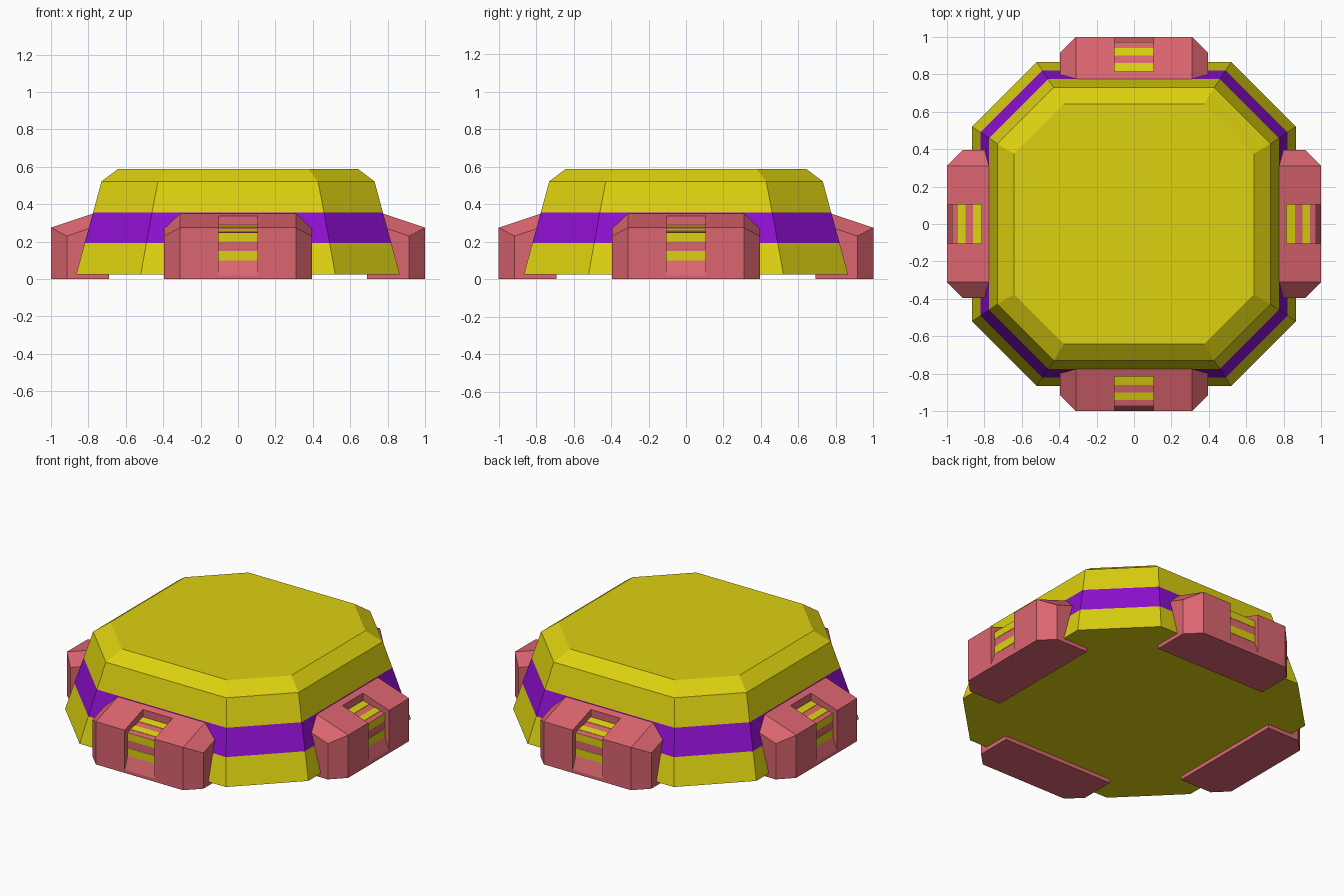
import bpy, bmesh, math
from mathutils import Matrix

if "Cube" in bpy.data.objects:
    bpy.data.objects.remove(bpy.data.objects["Cube"])


def material(name, rgb):
    m = bpy.data.materials.new(name)
    m.diffuse_color = (*rgb, 1)
    m.use_nodes = True
    m.node_tree.nodes["Principled BSDF"].inputs["Base Color"].default_value = m.diffuse_color
    return m


yellow = material("yellow", (0.72, 0.64, 0.005))
purple = material("purple", (0.27, 0.005, 0.63))
pink = material("pink", (0.71, 0.13, 0.16))


def add_object(name, bm, *mats):
    bmesh.ops.recalc_face_normals(bm, faces=bm.faces)
    me = bpy.data.meshes.new(name)
    bm.to_mesh(me)
    bm.free()
    for m in mats:
        me.materials.append(m)
    ob = bpy.data.objects.new(name, me)
    bpy.context.collection.objects.link(ob)
    return ob


def add_prism(bm, profile, half_x):
    """Extrude a (y, z) profile along x."""
    a = [bm.verts.new((-half_x, y, z)) for y, z in profile]
    b = [bm.verts.new((half_x, y, z)) for y, z in profile]
    n = len(profile)
    bm.faces.new(a)
    bm.faces.new(b[::-1])
    for i in range(n):
        j = (i + 1) % n
        bm.faces.new((a[i], b[i], b[j], a[j]))


# Octagonal body: rings of (z, half width, corner offset), second band purple
rings = [(0.025, 0.865, 0.52), (0.192, 0.82, 0.49), (0.355, 0.775, 0.46),
         (0.522, 0.73, 0.428), (0.588, 0.642, 0.376)]
bm = bmesh.new()
loops = []
for z, w, c in rings:
    pts = [(w, -c), (w, c), (c, w), (-c, w), (-w, c), (-w, -c), (-c, -w), (c, -w)]
    loops.append([bm.verts.new((x, y, z)) for x, y in pts])
for k in range(len(rings) - 1):
    lo, hi = loops[k], loops[k + 1]
    for i in range(8):
        j = (i + 1) % 8
        f = bm.faces.new((lo[i], lo[j], hi[j], hi[i]))
        f.material_index = 1 if k == 1 else 0
bm.faces.new(loops[0][::-1])
bm.faces.new(loops[-1])
add_object("octagonal_body", bm, yellow, purple)

# Foot block: chamfered hull, outer face at y = -1, sloping roof
bm = bmesh.new()
for s in (-1, 1):
    for x, y, z in [(0.31, -1, 0), (0.395, -0.915, 0), (0.395, -0.69, 0),
                    (0.31, -1, 0.275), (0.395, -0.915, 0.23),
                    (0.31, -0.775, 0.35), (0.395, -0.775, 0.277),
                    (0.395, -0.69, 0.277), (0.31, -0.69, 0.35)]:
        bm.verts.new((s * x, y, z))
bmesh.ops.convex_hull(bm, input=bm.verts)
bmesh.ops.dissolve_limit(bm, angle_limit=math.radians(1),
                         verts=bm.verts, edges=bm.edges)
foot = add_object("foot", bm, pink)

# Recess cut through the front and roof of the foot
bm = bmesh.new()
add_prism(bm, [(-1.03, -0.06), (-0.97, 0.1), (-0.97, 0.248),
               (-0.815, 0.288), (-0.815, 0.5), (-1.03, 0.5)], 0.105)
cutter = add_object("recess_cutter", bm, pink)
cutter.hide_render = True
mod = foot.modifiers.new("recess", "BOOLEAN")
mod.operation = "DIFFERENCE"
mod.solver = "EXACT"
mod.object = cutter
bpy.context.view_layer.update()
dg = bpy.context.evaluated_depsgraph_get()
foot_mesh = bpy.data.meshes.new_from_object(foot.evaluated_get(dg))
bpy.data.objects.remove(foot)
bpy.data.objects.remove(cutter)

# Yellow stripes lying on the recess floor
bm = bmesh.new()
for z0, z1 in [(0.1, 0.15), (0.2, 0.247)]:
    add_prism(bm, [(-0.972, z0), (-0.972, z1), (-0.96, z1), (-0.96, z0)], 0.1045)
for y0, y1 in [(-0.94, -0.9), (-0.86, -0.816)]:
    z0, z1 = (0.25 + (y + 0.97) * 0.258 for y in (y0, y1))
    add_prism(bm, [(y0, z0), (y1, z1), (y1, z1 - 0.012), (y0, z0 - 0.012)], 0.1045)
stripes = add_object("stripes", bm, yellow)
stripe_mesh = stripes.data
bpy.data.objects.remove(stripes)

# Four feet around the body
for i, side in enumerate(("front", "right", "back", "left")):
    for part, mesh in (("foot", foot_mesh), ("foot_stripes", stripe_mesh)):
        ob = bpy.data.objects.new(f"{side}_{part}", mesh)
        ob.matrix_world = Matrix.Rotation(i * math.pi / 2, 4, "Z")
        bpy.context.collection.objects.link(ob)
